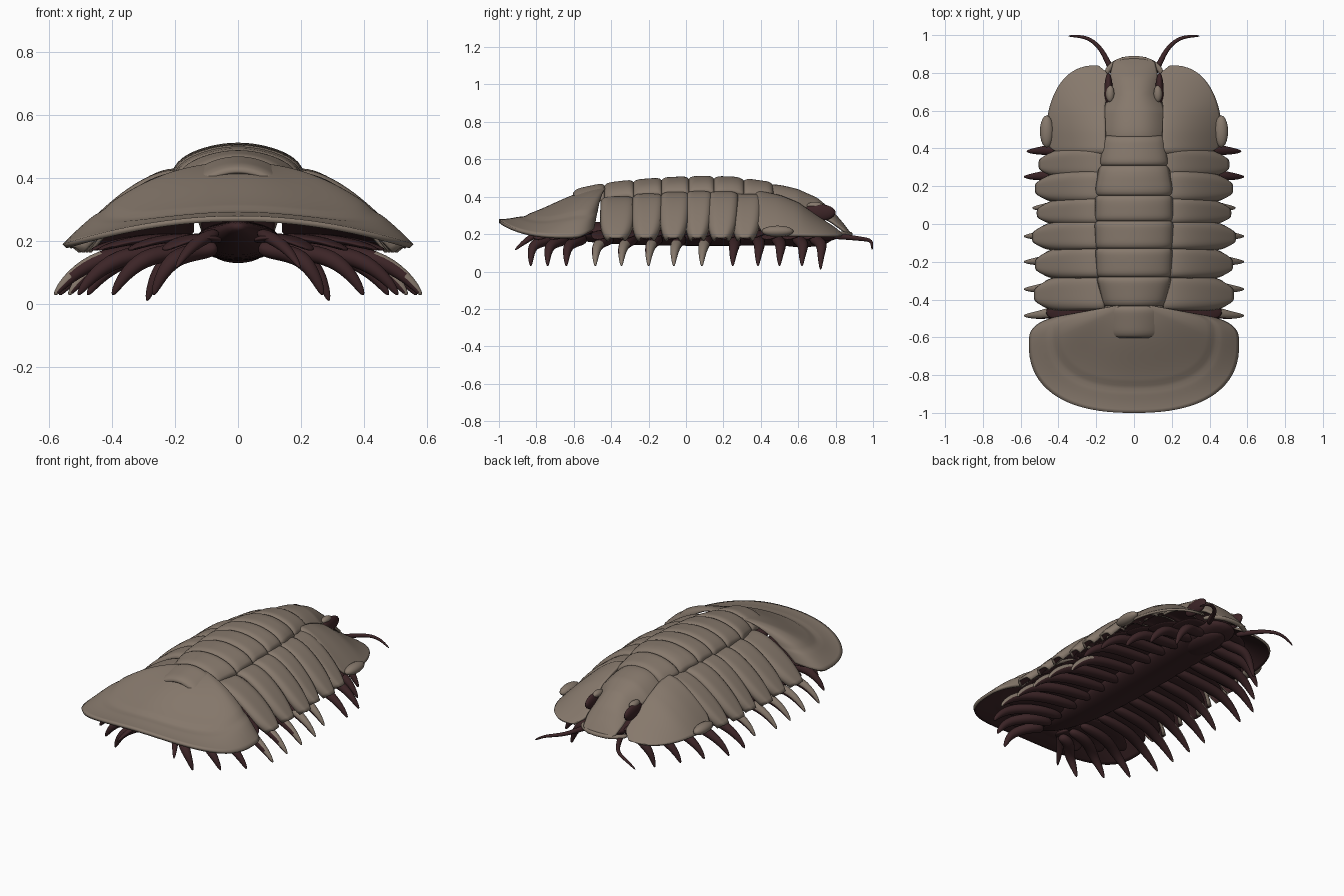
import bpy, bmesh
from math import sin, cos, pi, radians
from mathutils import Vector

cube = bpy.data.objects.get("Cube")
if cube:
    bpy.data.objects.remove(cube)


def material(name, rgb):
    m = bpy.data.materials.new(name)
    m.use_nodes = True
    m.diffuse_color = (*rgb, 1)
    m.node_tree.nodes["Principled BSDF"].inputs["Base Color"].default_value = (*rgb, 1)
    return m


SHELL = material("shell_tan", (0.24, 0.19, 0.15))
FLESH = material("dark_flesh", (0.045, 0.018, 0.02))


def table(t, pts):
    """Smoothed lookup through sorted (key, value) pairs."""
    if t <= pts[0][0]:
        return pts[0][1]
    for (a, p), (b, q) in zip(pts, pts[1:]):
        if t <= b:
            return p + (q - p) * (t - a) / (b - a)
    return pts[-1][1]


def finish(name, bm, mirror, mats=(SHELL, FLESH)):
    for f in bm.faces:
        f.smooth = True
    me = bpy.data.meshes.new(name)
    bm.to_mesh(me)
    bm.free()
    for m in mats:
        me.materials.append(m)
    ob = bpy.data.objects.new(name, me)
    bpy.context.collection.objects.link(ob)
    if mirror:
        ob.modifiers.new("Mirror", "MIRROR").use_mirror_merge = False
    return ob


def plate(name, func, nu=20, nv=20, mirror=False, thick=0.014):
    """Curved shell plate: tan outside, dark inside."""
    bm = bmesh.new()
    rows = [[bm.verts.new(func(i / nu, j / nv)) for j in range(nv + 1)] for i in range(nu + 1)]
    for i in range(nu):
        for j in range(nv):
            bm.faces.new((rows[i][j], rows[i + 1][j], rows[i + 1][j + 1], rows[i][j + 1]))
    bm.normal_update()
    if sum(f.normal.z for f in bm.faces) < 0:
        bmesh.ops.reverse_faces(bm, faces=bm.faces)
    ob = finish(name, bm, mirror)
    sol = ob.modifiers.new("Solidify", "SOLIDIFY")
    sol.thickness, sol.offset, sol.material_offset = thick, -1, 1
    return ob


def limb(name, pts, sizes, mirror=True, tan=None, dark=True):
    """Tapered, optionally flattened limb through a few points."""
    bm = bmesh.new()
    pts = [Vector(p) for p in pts]
    rings = []
    for k, p in enumerate(pts):
        d = (pts[min(k + 1, len(pts) - 1)] - pts[max(k - 1, 0)]).normalized()
        side = d.cross(Vector((0, 0, 1))).normalized()
        up = side.cross(d)
        w, h = sizes[k]
        rings.append([bm.verts.new(p + side * w * cos(a * pi / 4) + up * h * sin(a * pi / 4))
                      for a in range(8)])
    for r, s in zip(rings, rings[1:]):
        for a in range(8):
            bm.faces.new((r[a], r[a - 1], s[a - 1], s[a]))
    bm.faces.new(rings[0])
    bm.faces.new(rings[-1])
    bmesh.ops.recalc_face_normals(bm, faces=bm.faces)
    for f in bm.faces:
        outer = tan is not None and f.calc_center_median().x > tan and f.normal.x > 0.2
        f.material_index = 0 if outer or not dark else 1
    ob = finish(name, bm, mirror)
    ob.modifiers.new("Subdivision", "SUBSURF").levels = 2
    ob.modifiers["Subdivision"].render_levels = 2
    return ob


def ball(name, centre, size, mat, mirror=True):
    bm = bmesh.new()
    bmesh.ops.create_uvsphere(bm, u_segments=20, v_segments=12, radius=1)
    for v in bm.verts:
        v.co = Vector([c + a * s for c, a, s in zip(centre, v.co, size)])
    return finish(name, bm, mirror, (mat,))


# Height and half width of the central ridge along the body
RIDGE = [(-0.6, 0.44), (-0.45, 0.472), (-0.3, 0.49), (-0.1, 0.505), (0.1, 0.512), (0.25, 0.508),
         (0.45, 0.48), (0.6, 0.44), (0.7, 0.395), (0.78, 0.33), (0.84, 0.26), (0.885, 0.2)]
WIDTH = [(-0.6, 0.15), (-0.43, 0.165), (-0.28, 0.2), (0, 0.21), (0.2, 0.205), (0.31, 0.185),
         (0.46, 0.168), (0.6, 0.165), (0.7, 0.13), (0.8, 0.125), (0.86, 0.11), (0.885, 0.06)]


# Ridge rings
def ring(y0, y1, round_end=0.018):
    def f(u, v):
        s, t = 2 * u - 1, 2 * v - 1
        y = y0 + (y1 - y0) * v
        x = s * table(y, WIDTH) * (1 - 0.04 * t ** 8)
        z = table(y, RIDGE) - 0.06 * s * s - 0.025 * s ** 10 - round_end * t ** 6
        return x, y, z
    return f


cuts = [0.465, 0.31, 0.15, 0.015, -0.13, -0.28, -0.435, -0.6]
for n, (a, b) in enumerate(zip(cuts, cuts[1:])):
    plate(f"ridge_ring_{n + 1}", ring(b - 0.004, a + 0.004), 24, 12)


# Central lobe of the head
def lobe(u, v):
    s, y = 2 * u - 1, 0.455 + 0.43 * v
    z0 = table(y, RIDGE)
    z = z0 - min(0.09, (z0 - 0.18) * 0.4) * abs(s) ** 2.4 - 0.015 * (1 - v) ** 12
    return s * table(y, WIDTH), y, z


plate("head_lobe", lobe, 24, 30)


# Cheek plates
def cheek(u, v):
    a = (v - 0.5) * pi
    sn, cs, front = abs(sin(a)), abs(cos(a)), v > 0.5
    y = 0.48 + (0.36 * sn if front else -0.11 * sn ** 0.6)
    xin = table(y, [(0.5, 0.15), (0.62, 0.155), (0.7, 0.14), (0.8, 0.14), (0.84, 0.19)])
    xout = 0.2 + 0.265 * cs ** (0.85 if front else 0.45)
    x = xin + (xout - xin) * u
    r = (x - xin) / ((xout if front else 0.465) - xin + 0.001)
    top = table(y, [(0.4, 0.43), (0.5, 0.41), (0.6, 0.37), (0.7, 0.3), (0.8, 0.235), (0.84, 0.2)])
    return x, y, 0.195 + (top - 0.195) * (1 - min(r, 1) ** 1.7) - (0 if front else 0.015 * sn ** 6)


plate("cheek_plate", cheek, 24, 36, True)
ball("cheek_corner", (0.462, 0.49, 0.215), (0.036, 0.085, 0.03), SHELL)
ball("eye", (0.135, 0.71, 0.315), (0.022, 0.09, 0.045), FLESH)
ball("eye_lid", (0.126, 0.69, 0.352), (0.022, 0.045, 0.02), SHELL)
rim = [(0.15 * sin(a), 0.79 + 0.09 * cos(a), 0.2) for a in [radians(d) for d in range(-90, 91, 30)]]
limb("head_rim", rim, [(0.016, 0.014)] * len(rim), False, dark=False)


# Side plates of the body
def side_plate(y0, y1, reach):
    def f(u, v):
        t, yc = 2 * v - 1, (y0 + y1) / 2
        xin = table(yc, WIDTH) - 0.025
        xo = reach - 0.035 * t ** 4
        y = yc + t * (y1 - y0) / 2 * (1 - 0.45 * u ** 8) - 0.012 * u * u
        top = table(yc, RIDGE) - 0.072
        z = top + (0.185 - top) * u ** 1.7 - 0.022 * t ** 6 - 0.012 * (1 - u) ** 8
        return xin + (xo - xin) * u, y, z
    return f


bands = [(0.4, 0.255, 0.505), (0.275, 0.125, 0.525), (0.135, 0.005, 0.515), (0.015, -0.13, 0.54),
         (-0.125, -0.28, 0.525), (-0.275, -0.45, 0.53)]
for n, (a, b, reach) in enumerate(bands):
    plate(f"side_plate_{n + 1}", side_plate(b - 0.006, a + 0.006, reach), 24, 14, True)


# Tail shield: rays from the ridge out to a flattened brim
def tail(u, v):
    r = 0.01 + 0.99 * u
    a = radians(50) + v * radians(-280)
    cs, sn = cos(a), sin(a)
    e = 0.7 if sn > 0 else 0.83
    ox = 0.557 * abs(cs) ** e * (1 if cs > 0 else -1)
    oy = -0.63 + (0.17 * sn ** e if sn > 0 else -0.37 * abs(sn) ** e)
    edge = 0.28 - 0.09 * (ox / 0.557) ** 2
    back = max(0, -sn)
    p = back * (1 + cos(pi * r)) / 2 + (1 - back) * (1 - r ** 2.2)
    groove = 0.006 * max(0, 1 - ((r - 0.77) / 0.05) ** 2)
    return ox * r, -0.415 + (oy + 0.415) * r, edge + (0.45 - edge) * p - groove


plate("tail_shield", tail, 32, 72, thick=0.018)

# Soft belly and mouth plate
limb("belly", [(0, -0.85, 0.25), (0, -0.6, 0.21), (0, -0.2, 0.2), (0, 0.3, 0.2), (0, 0.65, 0.2),
               (0, 0.84, 0.2)],
     [(0.03, 0.02), (0.11, 0.06), (0.15, 0.07), (0.15, 0.07), (0.15, 0.065), (0.1, 0.03)], False)
ball("mouth_plate", (0, 0.62, 0.175), (0.09, 0.16, 0.045), FLESH, False)

# Walking legs with a flat gill blade above each
tips = [(0.29, 0.72), (0.4, 0.62), (0.48, 0.5), (0.57, 0.385), (0.585, 0.25), (0.54, 0.085),
        (0.585, -0.065), (0.585, -0.2), (0.585, -0.345), (0.585, -0.485), (0.51, -0.64),
        (0.4, -0.74), (0.27, -0.83)]
for n, (x, y) in enumerate(tips):
    z = 0.005 if n == 0 else 0.025
    root = y * 0.92 + 0.03
    tan = 0.44 if -0.55 < y < 0.1 else None
    limb(f"leg_{n + 1}", [(0.06, root, 0.18), (x * 0.5, root, 0.165), (x * 0.75, y + 0.01, 0.15),
                          (x * 0.92, y, 0.085), (x, y, z)],
         [(0.035, 0.03), (0.04, 0.03), (0.034, 0.032), (0.02, 0.022), (0.006, 0.008)], tan=tan)
    reach = min(x * 0.88, 0.47)
    limb(f"gill_blade_{n + 1}", [(0.05, root + 0.02, 0.2), (reach * 0.5, root, 0.215),
                                 (reach * 0.8, root - 0.03, 0.2), (reach, root - 0.06, 0.17)],
         [(0.05, 0.014), (0.085, 0.016), (0.075, 0.014), (0.025, 0.008)])

# Tail feelers and antennae
limb("tail_feeler", [(0.06, -0.72, 0.23), (0.15, -0.83, 0.19), (0.2, -0.92, 0.11)],
     [(0.03, 0.025), (0.025, 0.02), (0.006, 0.006)])
limb("antenna", [(0.1, 0.78, 0.19), (0.14, 0.86, 0.185), (0.175, 0.93, 0.175), (0.23, 0.98, 0.17),
                 (0.29, 0.995, 0.155), (0.35, 0.995, 0.115)],
     [(0.02, 0.02), (0.016, 0.016), (0.013, 0.013), (0.011, 0.011), (0.009, 0.009), (0.005, 0.005)])
